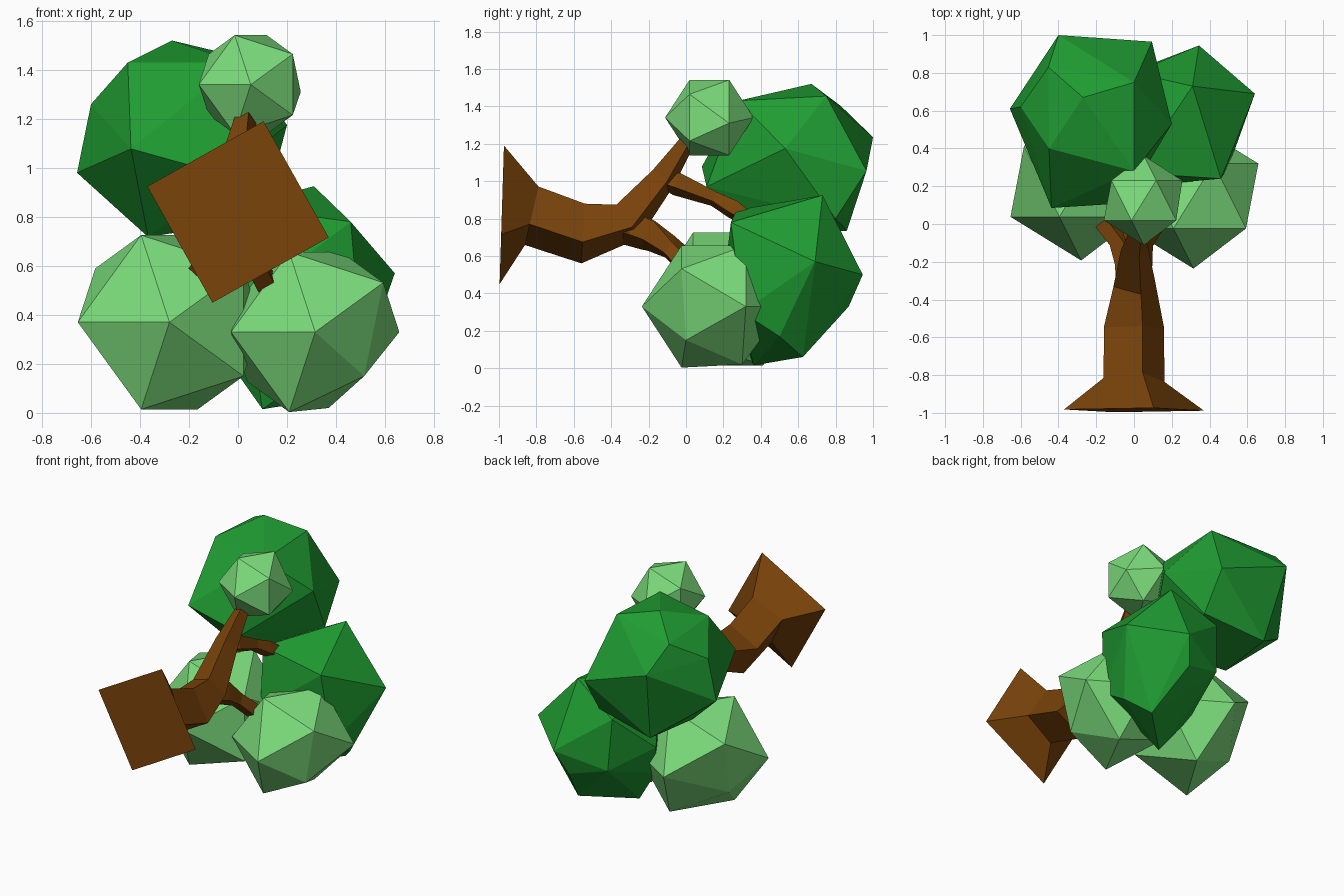
import bpy, bmesh
from mathutils import Vector, Matrix

if "Cube" in bpy.data.objects:
    bpy.data.objects.remove(bpy.data.objects["Cube"])


def material(name, rgb):
    m = bpy.data.materials.new(name)
    m.diffuse_color = (*rgb, 1)
    m.use_nodes = True
    m.node_tree.nodes["Principled BSDF"].inputs["Base Color"].default_value = m.diffuse_color
    return m


BARK = material("bark", (0.19, 0.055, 0.003))
DARK = material("dark_leaf", (0.014, 0.34, 0.032))
LIGHT = material("light_leaf", (0.2, 0.72, 0.2))


def finish(name, bm, mat):
    bmesh.ops.recalc_face_normals(bm, faces=bm.faces[:])
    me = bpy.data.meshes.new(name)
    bm.to_mesh(me)
    bm.free()
    me.materials.append(mat)
    ob = bpy.data.objects.new(name, me)
    bpy.context.collection.objects.link(ob)
    return ob


def limb(name, path):
    """Four-sided tapered tube along points (x, y, z, radius)."""
    bm = bmesh.new()
    pts = [Vector(p[:3]) for p in path]
    rings = []
    for i, p in enumerate(pts):
        a = pts[max(i - 1, 0)]
        b = pts[min(i + 1, len(pts) - 1)]
        t = (b - a).normalized()
        u = Vector((0.27, 0, 0.96))
        u = (u - t * u.dot(t)).normalized()
        v = t.cross(u)
        r = path[i][3]
        rings.append([bm.verts.new(p + d * r) for d in (u, v, -u, -v)])
    for a, b in zip(rings, rings[1:]):
        for k in range(4):
            n = (k + 1) % 4
            bm.faces.new((a[k], a[n], b[n], b[k]))
    bm.faces.new(rings[0])
    bm.faces.new(rings[-1])
    return finish(name, bm, BARK)


def light_leaf(name, center, radius, dents=()):
    """Icosahedron with one corner facing -y and the next one facing -x.
    Each dent (near point, new place) pulls one corner inward."""
    bm = bmesh.new()
    bmesh.ops.create_icosphere(bm, subdivisions=1, radius=radius)
    top = max(bm.verts, key=lambda v: v.co.z).co.normalized()
    side = max((v for v in bm.verts if 0.1 < v.co.normalized().dot(top) < 0.9),
               key=lambda v: v.co.x).co
    side = (side - top * side.dot(top)).normalized()
    src = Matrix((top, side, top.cross(side)))
    d1, d2 = Vector((0, -1, 0)), Vector((-1, 0, 0))
    dst = Matrix((d1, d2, d1.cross(d2))).transposed()
    rot = dst @ src
    for v in bm.verts:
        v.co = rot @ v.co + Vector(center)
    for near, place in dents:
        min(bm.verts, key=lambda v: (v.co - Vector(near)).length).co = place
    return finish(name, bm, LIGHT)


def dark_leaf(name, corners):
    """Irregular faceted clump wrapped around a few corners."""
    bm = bmesh.new()
    for c in corners:
        bm.verts.new(c)
    res = bmesh.ops.convex_hull(bm, input=bm.verts[:])
    junk = [v for v in set(res["geom_interior"] + res["geom_unused"])
            if isinstance(v, bmesh.types.BMVert)]
    bmesh.ops.delete(bm, geom=junk, context='VERTS')
    return finish(name, bm, DARK)


# Trunk lying along y, flared foot, running on into the upper branch
limb("trunk", [(0, -.985, .82, .385), (0, -.825, .815, .167), (0, -.55, .72, .166),
               (0, -.31, .785, .115), (0, -.12, 1.02, .075), (.03, .0, 1.2, .045),
               (.04, .08, 1.29, .04)])
# Side branches
limb("rear_branch", [(0, -.13, 1.0, .035), (0, -.05, .985, .065),
                     (.02, .15, .905, .042), (.04, .25, .85, .055), (.08, .36, .78, .04)])
limb("left_branch", [(0, -.33, .76, .1), (-.02, -.2, .71, .085),
                     (-.08, -.09, .66, .055), (-.15, .0, .58, .055), (-.2, .1, .52, .04)])
limb("right_branch", [(0, -.33, .76, .1), (.02, -.2, .71, .085),
                      (.06, -.09, .63, .05), (.11, .0, .54, .055), (.18, .08, .47, .04)])

# Light foliage
light_leaf("top_light_foliage", (.052, .125, 1.34), .237,
           [((.265, .23, 1.34), (.256, .23, 1.31))])
light_leaf("left_light_foliage", (-.28, .225, .37), .418,
           [((-.58, .41, .155), (-.53, .29, .2))])
light_leaf("right_light_foliage", (.315, .148, .33), .384,
           [((.59, -.02, .13), (.515, .0, .15)), ((.42, .31, .005), (.37, .3, .02))])

# Dark foliage
dark_leaf("left_dark_foliage", [
    (-.40, 1.0, 1.235), (.095, .965, 1.055), (.2, .53, 1.175), (-.657, .61, .98),
    (-.437, .085, 1.078), (-.05, .11, .97), (-.27, .67, 1.52), (-.453, .83, 1.40),
    (-.45, .4, 1.43), (-.6, .62, 1.26), (0, .75, 1.455), (0, .28, 1.43),
    (-.33, .86, .735), (-.367, .45, .718), (-.1, .36, .76), (.1, .8, .8)])
dark_leaf("right_dark_foliage", [
    (.31, .73, .925), (.64, .69, .57), (.344, .945, .5), (.46, .24, .78),
    (.1, .36, .015), (.38, .625, .06), (.28, .87, .33), (.02, .82, .4),
    (0, .27, .845), (-.15, .54, .5), (0, .8, .75), (.5, .5, .17),
    (-.08, .44, .27), (.03, .2, .45), (.5, .3, .3)])
